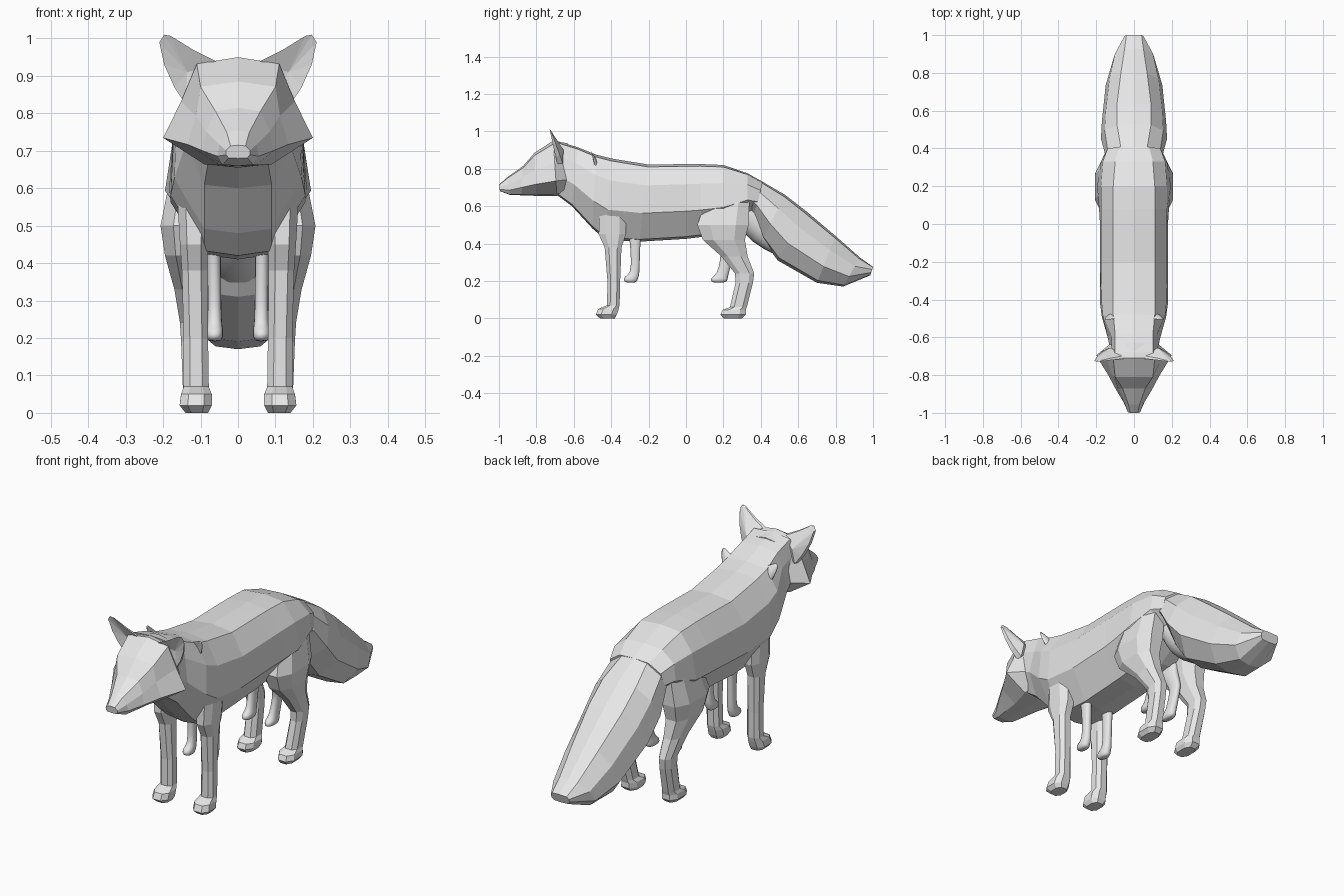
import bpy, bmesh

grey = bpy.data.materials.new("grey")
grey.diffuse_color = (0.8, 0.8, 0.8, 1)


def make(name, rings, fan=None, scale=None, flip=False, smooth=False):
    """Skin closed rings of points into one capped solid."""
    bm = bmesh.new()
    vs = []
    for ring in rings:
        row = []
        for x, y, z in ring:
            if scale:  # small figure nested within the large one
                x, y, z = x * scale, y * 0.7, z * 0.7 + 0.19
            row.append(bm.verts.new((-x if flip else x, y, z)))
        vs.append(row)
    n = len(vs[0])
    for a, b in zip(vs, vs[1:]):
        for i in range(n):
            j = (i + 1) % n
            bm.faces.new((a[i], a[j], b[j], b[i]))
    if n > 1:
        bm.faces.new(vs[0])
        bm.faces.new(vs[-1])
    if fan:
        # ear: pull the two caps into a hollow front and a bulging back
        for f, co in zip(list(bm.faces)[-2:], fan):
            x, y, z = co
            if scale:
                x, y, z = x * scale, y * 0.7, z * 0.7 + 0.19
            r = bmesh.ops.poke(bm, faces=[f])
            r["verts"][0].co = (-x if flip else x, y, z)
    bmesh.ops.recalc_face_normals(bm, faces=bm.faces)
    me = bpy.data.meshes.new(name)
    bm.to_mesh(me)
    bm.free()
    me.materials.append(grey)
    ob = bpy.data.objects.new(name, me)
    bpy.context.collection.objects.link(ob)
    if smooth:
        for p in me.polygons:
            p.use_smooth = True
        ob.modifiers.new("round", "SUBSURF").levels = 1
    return ob


def slice_rings(stations, ts):
    """Stations: top y,z, bottom y,z, then half widths down the slice."""
    rings = []
    for yt, zt, yb, zb, *ws in stations:
        half = [(w, yt + (yb - yt) * t, zt + (zb - zt) * t) for w, t in zip(ws, ts)]
        top, bot = (0, yt, zt), (0, yb, zb)
        rings.append([top] + half + [bot] + [(-x, y, z) for x, y, z in half[::-1]])
    return rings


def leg_rings(stations):
    """Stations: z, front y, back y, inner x, outer x; corners chamfered."""
    rings = []
    for z, y0, y1, x0, x1 in stations:
        cx, cy = (x1 - x0) * 0.25, (y1 - y0) * 0.25
        rings.append([(x0 + cx, y0, z), (x1 - cx, y0, z), (x1, y0 + cy, z), (x1, y1 - cy, z),
                      (x1 - cx, y1, z), (x0 + cx, y1, z), (x0, y1 - cy, z), (x0, y0 + cy, z)])
    return rings


# body: neck to rump
body = [
    (-.68, .945, -.69, .66, .10, .12, .12, .08),
    (-.58, .915, -.61, .60, .10, .12, .14, .09),
    (-.48, .875, -.50, .48, .11, .165, .17, .09),
    (-.40, .855, -.43, .42, .11, .172, .18, .09),
    (-.20, .822, -.25, .41, .11, .175, .18, .09),
    (0, .825, 0, .425, .11, .175, .18, .09),
    (.08, .825, .08, .435, .11, .175, .185, .09),
    (.20, .82, .20, .46, .11, .175, .195, .09),
    (.33, .775, .33, .55, .10, .165, .175, .08),
    (.41, .73, .37, .56, .08, .14, .15, .06),
]
make("body", slice_rings(body, (.03, .27, .63, .97)))

# head: nose to back of skull, cheeks widest
head = [
    (-1.0, .715, -.995, .68, .02, .032, .032, .025),
    (-.955, .755, -.94, .66, .03, .05, .055, .04),
    (-.87, .815, -.88, .658, .06, .085, .095, .05),
    (-.81, .885, -.80, .655, .10, .112, .135, .06),
    (-.71, .95, -.69, .655, .11, .152, .20, .09),
    (-.63, .935, -.64, .67, .09, .11, .13, .08),
]
make("head", slice_rings(head, (.06, .4, .73, .97)))

# tail: broad brush, with a small rounded one half hidden below it
tail = [
    (.34, .755, .33, .58, .06, .12, .14, .06),
    (.41, .73, .36, .54, .07, .14, .155, .07),
    (.53, .66, .41, .42, .09, .155, .175, .09),
    (.64, .575, .49, .31, .09, .15, .17, .10),
    (.80, .44, .70, .19, .07, .13, .15, .09),
    (.93, .325, .84, .17, .05, .10, .11, .06),
    (1.0, .275, .985, .23, .04, .05, .05, .04),
]
tail_rings = slice_rings(tail, (.04, .3, .65, .95))
make("tail", tail_rings)
make("small_tail", tail_rings, scale=.6, smooth=True)

# legs and ears, mirrored, each with a small rounded counterpart
front_leg = leg_rings([
    (.62, -.46, -.32, .07, .165), (.45, -.467, -.32, .08, .155), (.38, -.435, -.345, .082, .15),
    (.20, -.42, -.352, .08, .145), (.07, -.422, -.355, .078, .145), (.05, -.47, -.36, .07, .152),
    (.02, -.482, -.37, .07, .156), (0, -.46, -.38, .08, .14)])
back_leg = leg_rings([
    (.66, .12, .34, .07, .175), (.50, .06, .335, .07, .207), (.42, .09, .315, .08, .195),
    (.33, .19, .33, .085, .17), (.24, .262, .365, .09, .155), (.19, .265, .358, .088, .152),
    (.06, .235, .325, .08, .147), (.045, .195, .32, .07, .153),
    (.02, .185, .32, .07, .156), (0, .20, .30, .08, .14)])

rim = [(.05, .935), (.12, .97), (.18, 1.007), (.197, 1.01), (.21, .99),
       (.197, .93), (.17, .87), (.14, .825), (.09, .86)]
ear = [[(x, -.705 - (z - .9) * .22, z) for x, z in rim],
       [(.128 + (x - .128) * .93, -.685 - (z - .9) * .35, .92 + (z - .92) * .95) for x, z in rim]]
ear_centres = [(.135, -.69, .91), (.125, -.655, .90)]

for side, flip in (("left", False), ("right", True)):
    make("front_leg_" + side, front_leg, flip=flip)
    make("back_leg_" + side, back_leg, flip=flip)
    make("ear_" + side, ear, fan=ear_centres, flip=flip)
    make("small_front_leg_" + side, front_leg, scale=.56, flip=flip, smooth=True)
    make("small_back_leg_" + side, back_leg, scale=.56, flip=flip, smooth=True)
    make("small_ear_" + side, ear, fan=ear_centres, scale=.77, flip=flip, smooth=True)
